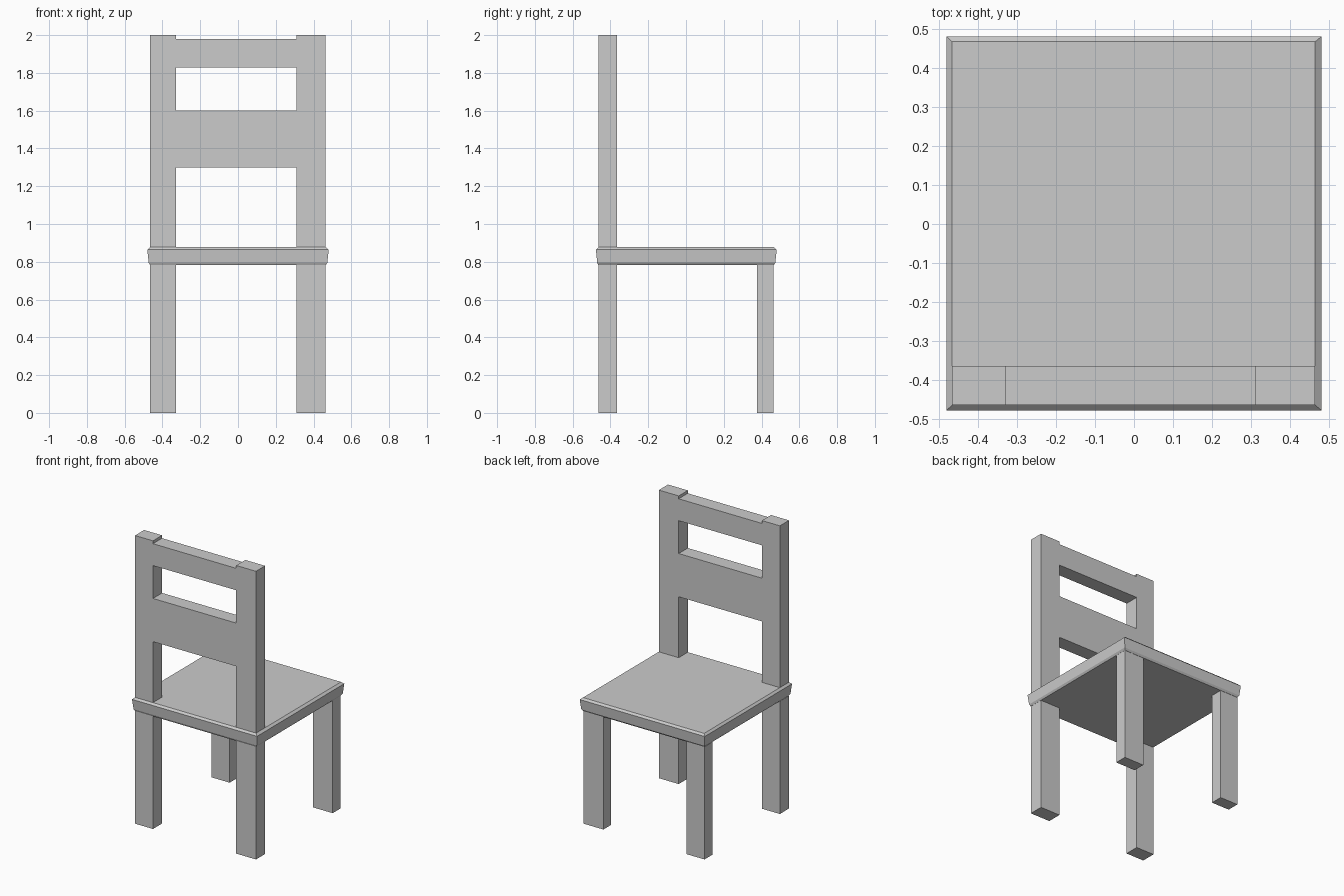
import bpy, bmesh

if "Cube" in bpy.data.objects:
    bpy.data.objects.remove(bpy.data.objects["Cube"])

SEAT_TOP, SEAT_BOTTOM = 0.877, 0.782
LEFT = (-0.466, -0.328)      # x range of the left uprights
RIGHT = (0.311, 0.463)       # x range of the right uprights
BACK = (-0.464, -0.364)      # y range of the back frame
FRONT = (0.377, 0.462)       # y range of the shorter legs


def finish(name, bm):
    bmesh.ops.recalc_face_normals(bm, faces=bm.faces)
    mesh = bpy.data.meshes.new(name)
    bm.to_mesh(mesh)
    bm.free()
    obj = bpy.data.objects.new(name, mesh)
    bpy.context.collection.objects.link(obj)
    return obj


def box(name, x, y, z):
    bm = bmesh.new()
    bmesh.ops.create_cube(bm, size=1)
    for v in bm.verts:
        v.co = [r[0] if c < 0 else r[1] for c, r in zip(v.co, (x, y, z))]
    return finish(name, bm)


# Seat: stacked rectangles (x0, x1, y0, y1, z) give chamfered, tapering edges
rings = [
    (-0.464, 0.464, -0.464, 0.464, SEAT_BOTTOM),
    (-0.473, 0.473, -0.470, 0.473, 0.795),
    (-0.480, 0.480, -0.477, 0.480, 0.864),
    (-0.466, 0.464, -0.464, 0.467, SEAT_TOP),
]
bm = bmesh.new()
loops = [[bm.verts.new((x, y, z)) for x, y in ((x0, y0), (x1, y0), (x1, y1), (x0, y1))]
         for x0, x1, y0, y1, z in rings]
bm.faces.new(loops[0])
bm.faces.new(loops[-1])
for a, b in zip(loops, loops[1:]):
    for i in range(4):
        j = (i + 1) % 4
        bm.faces.new((a[i], a[j], b[j], b[i]))
finish("seat", bm)

# Legs
for side, xr in (("left", LEFT), ("right", RIGHT)):
    box(f"back_leg_{side}", xr, BACK, (0, SEAT_BOTTOM))
    box(f"front_leg_{side}", xr, FRONT, (0, SEAT_BOTTOM))

# Backrest: one welded frame of two posts and two rails, extruded in depth
levels = [SEAT_TOP, 1.30, 1.60, 1.828, 1.98, 2.0]
middle = (LEFT[1], RIGHT[0])
bm = bmesh.new()
for i, (z0, z1) in enumerate(zip(levels, levels[1:])):
    columns = [LEFT, RIGHT] + ([middle] if i in (1, 3) else [])
    for x0, x1 in columns:
        bm.faces.new([bm.verts.new((x, BACK[0], z))
                      for x, z in ((x0, z0), (x1, z0), (x1, z1), (x0, z1))])
bmesh.ops.remove_doubles(bm, verts=bm.verts, dist=0.0001)
front_faces = list(bm.faces)
extruded = bmesh.ops.extrude_face_region(bm, geom=front_faces, use_keep_orig=True)
new_verts = [g for g in extruded["geom"] if isinstance(g, bmesh.types.BMVert)]
bmesh.ops.translate(bm, verts=new_verts, vec=(0, BACK[1] - BACK[0], 0))
finish("backrest", bm)
